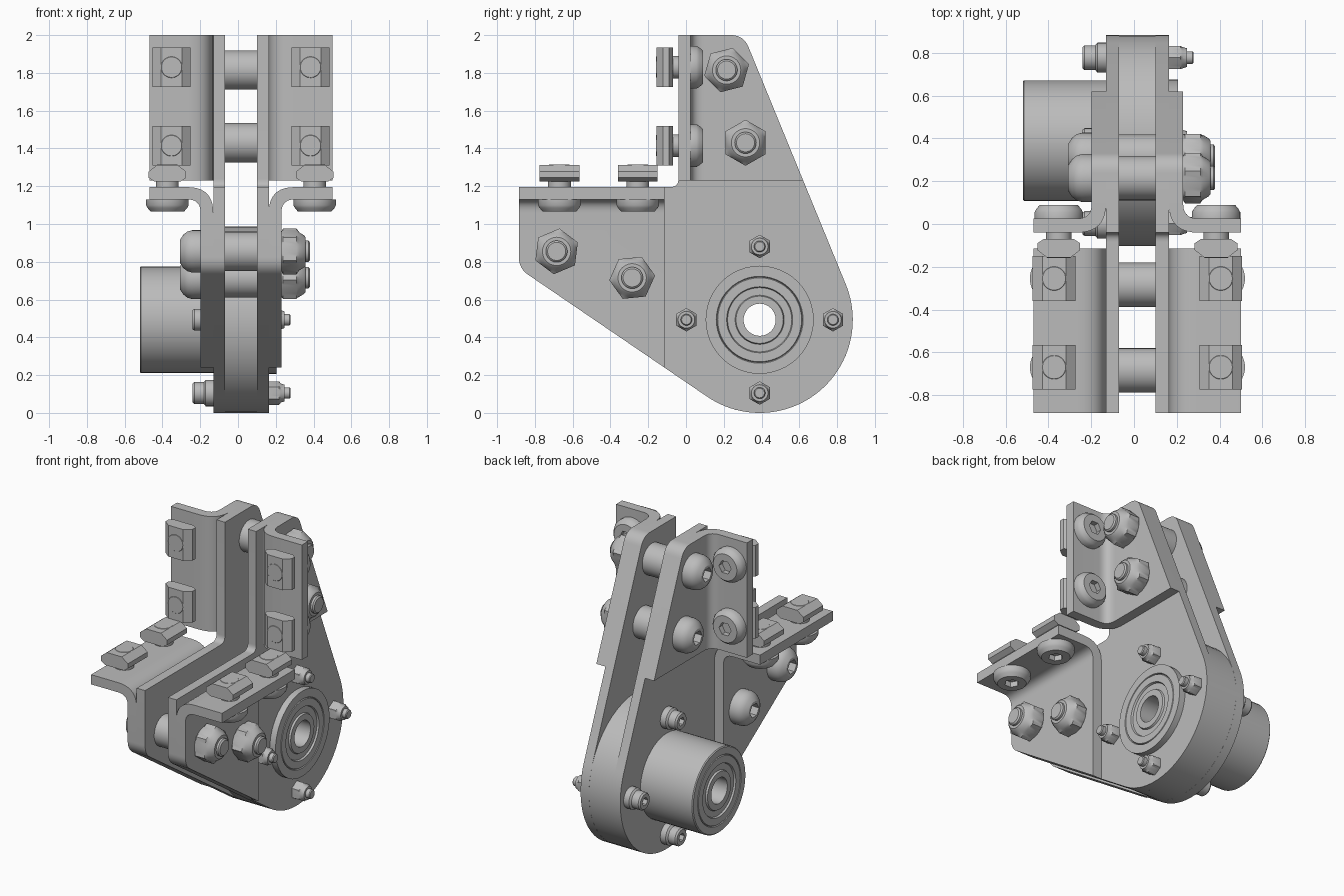
import bpy, bmesh, math
from mathutils import Vector

cube = bpy.data.objects.get("Cube")
if cube:
    bpy.data.objects.remove(cube, do_unlink=True)

# One plain metal colour
metal = bpy.data.materials.new("grey_metal")
metal.use_nodes = True
metal.diffuse_color = (0.5, 0.5, 0.5, 1)
metal.node_tree.nodes["Principled BSDF"].inputs["Base Color"].default_value = (0.5, 0.5, 0.5, 1)

MID = 0.016                      # x of the plate pair's mid plane
INNER, OUTER, SKIN = 0.085, 0.147, 0.214   # plate and bracket faces from MID
AXLE = Vector((0.39, 0.493))     # y, z of the wheel axis
RIM = 0.493
SEGS = 48
parts = []


def finish(name, bm):
    bmesh.ops.recalc_face_normals(bm, faces=bm.faces)
    mesh = bpy.data.meshes.new(name)
    bm.to_mesh(mesh)
    bm.free()
    mesh.materials.append(metal)
    obj = bpy.data.objects.new(name, mesh)
    bpy.context.collection.objects.link(obj)
    parts.append(obj)
    return obj


def prism(name, pts, t0, t1, place):
    """Extrude a 2D polygon from t0 to t1; place(a, b, t) gives the 3D point."""
    bm = bmesh.new()
    low, high = [[bm.verts.new(place(a, b, t)) for a, b in pts] for t in (t0, t1)]
    bm.faces.new(low)
    bm.faces.new(high)
    for i in range(len(pts)):
        j = (i + 1) % len(pts)
        bm.faces.new((low[i], low[j], high[j], high[i]))
    return finish(name, bm)


def lathe(name, profile, origin, axis, closed=False, turn=0.0):
    """Revolve (height, radius) rows; a third entry makes that ring hexagonal."""
    rot = Vector(axis).to_track_quat('Z', 'Y')
    bm = bmesh.new()
    rings = []
    for h, r, *hexed in profile:
        ring = []
        for k in range(SEGS):
            a = math.tau * k / SEGS
            rr = r
            if hexed:
                rr = r * math.cos(math.pi / 6) / math.cos(a % (math.pi / 3) - math.pi / 6)
            p = Vector((rr * math.cos(a + turn), rr * math.sin(a + turn), h))
            ring.append(bm.verts.new(rot @ p + Vector(origin)))
        rings.append(ring)
    pairs = list(zip(rings, rings[1:]))
    if closed:
        pairs.append((rings[-1], rings[0]))
    else:
        bm.faces.new(rings[0])
        bm.faces.new(rings[-1])
    for p, q in pairs:
        for k in range(SEGS):
            n = (k + 1) % SEGS
            bm.faces.new((p[k], p[n], q[n], q[k]))
    return finish(name, bm)


def boolean(obj, cutter, operation):
    mod = obj.modifiers.new("cut", 'BOOLEAN')
    mod.operation, mod.object, mod.solver = operation, cutter, 'EXACT'
    cutter.hide_render = True
    graph = bpy.context.evaluated_depsgraph_get()
    mesh = bpy.data.meshes.new_from_object(obj.evaluated_get(graph))
    obj.modifiers.clear()
    obj.data = mesh
    parts.remove(cutter)
    bpy.data.objects.remove(cutter, do_unlink=True)


def fillet(prev, p, nxt, size, steps=10):
    p = Vector(p)
    a = p + (Vector(prev) - p).normalized() * size
    b = p + (Vector(nxt) - p).normalized() * size
    ts = [i / steps for i in range(steps + 1)]
    return [a * (1 - t) ** 2 + p * 2 * t * (1 - t) + b * t * t for t in ts]


def rim_point(angle):
    return AXLE + RIM * Vector((math.cos(angle), math.sin(angle)))


def outline(pad=0.0):
    """Side plate outline in y, z; pad pushes the two mounting edges outwards."""
    back_top, nose = Vector((0.305, 2)), Vector((-0.885, 0.765))
    top = Vector((-0.04 - pad, 2))
    notch = Vector((-0.04 - pad, 1.195 + pad))
    tip = Vector((-0.885, 1.195 + pad))

    def tangent(p, sign):
        d = p - AXLE
        return math.atan2(d.y, d.x) + sign * math.acos(RIM / d.length)
    a0 = tangent(nose, 1)
    a1 = tangent(back_top, -1) + math.tau
    n = 48
    arc = [rim_point(a0 + (a1 - a0) * i / n) for i in range(n + 1)]
    return ([top] + fillet(top, notch, tip, 0.045) + [tip]
            + fillet(tip, nose, arc[0], 0.06) + arc
            + fillet(arc[-1], back_top, top, 0.068))


def side_plane(a, b, t):
    return (t, a, b)


# Folded bracket section: u away from the mid plane, v in from the mounting face
section = ([(0.485, 0), (0.485, 0.065)]
           + fillet((0.485, 0.065), (SKIN, 0.065), (SKIN, 1), 0.07)
           + [(SKIN, 1), (OUTER, 1)]
           + fillet((OUTER, 1), (OUTER, 0), (0.485, 0), 0.135))
slot_nut = [(-0.07, 0.03), (0.07, 0.03), (0.1, 0.05), (0.1, 0.082),
            (0.055, 0.117), (-0.055, 0.117), (-0.1, 0.082), (-0.1, 0.05)]
flange_head = [(0, 0.113), (0.03, 0.113), (0.045, 0.105), (0.065, 0.088),
               (0.065, 0.045, 1), (0.03, 0.045, 1)]

for side, s in (("right", -1), ("left", 1)):
    def x_at(u):
        return MID + s * u

    def upright(u, v, t):
        return (x_at(u), v - 0.04, t)

    def level(u, v, t):
        return (x_at(u), t, 1.195 - v)

    # Side plate with axle bore
    plate = prism(side + "_plate", outline(), x_at(INNER), x_at(OUTER), side_plane)
    bore = lathe("bore_cutter", [(-1, 0.2), (1, 0.2)], (0, *AXLE), (1, 0, 0))
    boolean(plate, bore, 'DIFFERENCE')

    # Folded brackets trimmed to the plate outline
    for label, place, t0, t1 in (("upper", upright, 1.23, 2.05), ("lower", level, -0.95, -0.114)):
        bracket = prism(f"{side}_{label}_bracket", section, t0, t1, place)
        trim = prism("trim_cutter", outline(0.1), -0.8, 0.8, side_plane)
        boolean(bracket, trim, 'INTERSECT')

    # Flange screws with slot nuts
    for label, place, u0, stations in (("upper", upright, 0.368, (1.415, 1.83)),
                                       ("lower", level, 0.39, (-0.67, -0.255))):
        for i, t in enumerate(stations):
            tag = f"{side}_{label}_flange_{i + 1}"
            face, under = Vector(place(u0, 0, t)), Vector(place(u0, 0.065, t))
            inward = (under - face).normalized()
            lathe(tag + "_screw_head", flange_head, under, inward)
            lathe(tag + "_screw_shank", [(0, 0.06), (0.113, 0.06), (0.119, 0.054)], face, -inward)
            prism(tag + "_slot_nut", [(u0 + a, -b) for a, b in slot_nut], t - 0.105, t + 0.105, place)

# Large cross bolts with spacers
button_head = [(0, 0.112), (0.045, 0.112), (0.07, 0.105), (0.092, 0.088), (0.11, 0.06),
               (0.11, 0.047, 1), (0.06, 0.047, 1)]
lock_nut = [(0, 0.105), (0.008, 0.122, 1), (0.08, 0.122, 1), (0.095, 0.1), (0.12, 0.085),
            (0.128, 0.075), (0.128, 0.057), (0.142, 0.057), (0.15, 0.048)]
bolts = [(0.215, 1.815, 0.25), (0.315, 1.43, math.pi / 2), (-0.685, 0.855, 0.4), (-0.285, 0.715, 0.1)]
for i, (y, z, turn) in enumerate(bolts):
    tag = f"cross_bolt_{i + 1}"
    lathe(tag + "_head", button_head, (MID - SKIN, y, z), (-1, 0, 0))
    lathe(tag + "_nut", lock_nut, (MID + SKIN, y, z), (1, 0, 0), turn=turn)
    lathe(tag + "_spacer", [(-INNER, 0.104), (INNER, 0.104)], (MID, y, z), (1, 0, 0))

# Four small bolts around the hub
small_head = [(0, 0.07), (0.04, 0.07), (0.05, 0.058), (0.1, 0.058), (0.11, 0.05),
              (0.11, 0.028, 1), (0.07, 0.028, 1)]
small_nut = [(0, 0.062, 1), (0.055, 0.062, 1), (0.064, 0.05), (0.084, 0.044),
             (0.084, 0.03), (0.11, 0.03), (0.115, 0.025)]
for i in range(4):
    a = i * math.pi / 2
    y, z = AXLE + 0.388 * Vector((math.cos(a), math.sin(a)))
    lathe(f"hub_bolt_{i + 1}_head", small_head, (MID - OUTER, y, z), (-1, 0, 0))
    lathe(f"hub_bolt_{i + 1}_nut", small_nut, (MID + OUTER, y, z), (1, 0, 0), turn=math.pi / 2)

# Centre disc between the plates
lathe("centre_disc", [(-INNER, 0.2), (-INNER, RIM), (INNER, RIM), (INNER, 0.2)],
      (MID, *AXLE), (1, 0, 0), closed=True)


# Bearing hub: long barrel on one side, thin flange on the other
def bearing_face(x, inward):
    steps = [(0, 0.085), (0, 0.125), (0.012, 0.13), (0.012, 0.17), (0, 0.175),
             (0, 0.222), (0.008, 0.226), (0, 0.23)]
    return [(x + inward * d, r) for d, r in steps]


hub = (bearing_face(-0.52, 1)
       + [(-0.52, 0.276), (-0.514, 0.282), (MID - OUTER, 0.282), (MID - OUTER, 0.2),
          (MID + OUTER, 0.2), (MID + OUTER, 0.286), (0.205, 0.286)]
       + bearing_face(0.205, -1)[::-1])
lathe("bearing_hub", hub, (0, *AXLE), (1, 0, 0), closed=True)

# Smooth round surfaces, keep hard edges
bpy.ops.object.select_all(action='DESELECT')
for obj in parts:
    obj.select_set(True)
bpy.context.view_layer.objects.active = parts[0]
bpy.ops.object.shade_smooth_by_angle(angle=math.radians(30))
